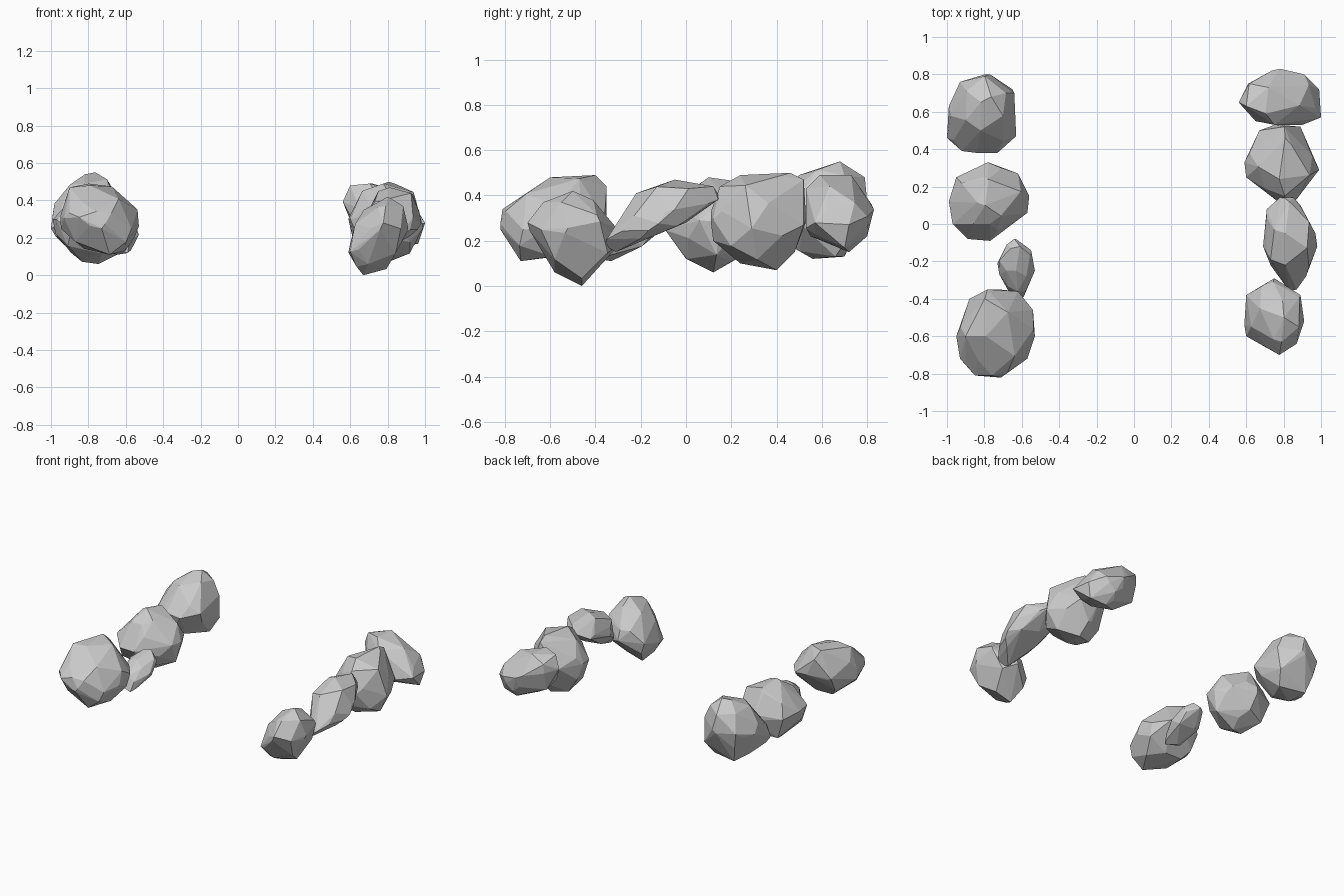
import bpy, bmesh, math, random

if "Cube" in bpy.data.objects:
    bpy.data.objects.remove(bpy.data.objects["Cube"])


def inside(p, poly):
    # even-odd point in polygon test
    hit = False
    for (x1, y1), (x2, y2) in zip(poly, poly[1:] + poly[:1]):
        if (y1 > p[1]) != (y2 > p[1]) and p[0] < x1 + (p[1] - y1) * (x2 - x1) / (y2 - y1):
            hit = not hit
    return hit


def rock(name, seed, top, side, kx=0.0, ky=0.0, swell=1.03, corners=()):
    """Faceted boulder from a top outline (x, y), a side outline (y, z), tilts and extra corners."""
    rng = random.Random(seed)
    xs, ys = zip(*top)
    zs = [p[1] for p in side]
    cx, cy, cz = [(min(v) + max(v)) / 2 for v in (xs, ys, zs)]
    hx, hy, hz = [(max(v) - min(v)) / 2 for v in (xs, ys, zs)]
    hw = math.sqrt(max(hz**2 - (kx * hx)**2 - (ky * hy)**2, 0.002))
    lean = kx * hx**2 / hz**2
    pts = [(x, y, cz + kx * (x - cx) + ky * (y - cy) + rng.uniform(-.03, .03)) for x, y in top]
    pts += [(cx + lean * (z - cz) + rng.uniform(-.03, .03), y, z) for y, z in side]
    pts += list(corners)
    # body points between the outlines, pulled in until both outlines contain them
    n = 22
    spin = rng.uniform(0, 6)
    for i in range(n):
        w = 1 - 2 * (i + .5) / n
        a = spin + i * 2.39996 + rng.uniform(-.3, .3)
        r = math.sqrt(1 - w * w)
        s = swell * rng.uniform(.93, 1.05)
        dx, dy = hx * r * math.cos(a) * s, hy * r * math.sin(a) * s
        dz = hw * w * s + kx * dx + ky * dy
        for _ in range(40):
            if inside((cx + dx, cy + dy), top) and inside((cy + dy, cz + dz), side):
                break
            dx, dy, dz = dx * .97, dy * .97, dz * .97
        pts.append((cx + dx, cy + dy, cz + dz))
    bm = bmesh.new()
    for p in pts:
        bm.verts.new(p)
    bmesh.ops.convex_hull(bm, input=bm.verts[:])
    loose = [v for v in bm.verts if not v.link_faces]
    bmesh.ops.delete(bm, geom=loose, context='VERTS')
    bmesh.ops.dissolve_limit(bm, angle_limit=math.radians(7), verts=bm.verts[:], edges=bm.edges[:])
    bmesh.ops.recalc_face_normals(bm, faces=bm.faces[:])
    me = bpy.data.meshes.new(name)
    bm.to_mesh(me)
    bm.free()
    bpy.context.collection.objects.link(bpy.data.objects.new(name, me))


# left row, back to front
rock("left_rock_back", 1,
     [(-1, .46), (-.99, .63), (-.93, .76), (-.77, .8), (-.64, .70), (-.63, .47), (-.73, .38), (-.92, .39)],
     [(.38, .33), (.5, .49), (.68, .55), (.79, .48), (.8, .35), (.7, .13), (.56, .12), (.42, .2)],
     kx=.2, ky=.2, corners=[(-.69, .66, .13), (-.65, .72, .22)])
rock("left_rock_middle", 2,
     [(-.99, .12), (-.97, 0), (-.89, -.08), (-.77, -.09), (-.57, .06), (-.56, .15), (-.62, .27), (-.78, .33), (-.95, .25)],
     [(-.09, .25), (0, .41), (.1, .48), (.24, .46), (.33, .3), (.28, .15), (.12, .06), (0, .12)])
rock("left_rock_small", 3,
     [(-.73, -.21), (-.68, -.11), (-.64, -.08), (-.55, -.14), (-.53, -.25), (-.59, -.39), (-.67, -.36), (-.72, -.27)],
     [(-.39, .14), (-.33, .11), (-.2, .17), (-.08, .27), (-.12, .32), (-.25, .29), (-.36, .22)], ky=.45)
rock("left_rock_front", 4,
     [(-.95, -.6), (-.93, -.72), (-.85, -.81), (-.71, -.82), (-.57, -.72), (-.53, -.6), (-.54, -.46), (-.62, -.36),
      (-.72, -.35), (-.88, -.4)],
     [(-.82, .25), (-.81, .34), (-.6, .48), (-.4, .49), (-.35, .44), (-.37, .3), (-.5, .14), (-.73, .11)],
     kx=-.15, swell=1.12, corners=[(-.86, -.67, .18), (-.87, -.46, .2), (-.9, -.6, .47)])

# right row, back to front
rock("right_rock_back", 5,
     [(.56, .65), (.61, .75), (.78, .83), (.91, .8), (.99, .72), (1, .57), (.9, .53), (.65, .55)],
     [(.53, .43), (.59, .49), (.73, .49), (.82, .36), (.8, .22), (.72, .15), (.55, .22)],
     kx=-.3, swell=1.08, corners=[(.6, .63, .48), (.97, .62, .33)])
rock("right_rock_middle", 6,
     [(.59, .33), (.67, .5), (.75, .53), (.89, .52), (.99, .29), (.86, .12), (.81, .11), (.6, .25)],
     [(.11, .33), (.15, .44), (.24, .49), (.46, .5), (.52, .47), (.53, .3), (.48, .15), (.4, .07), (.24, .1), (.12, .2)],
     swell=1.06)
rock("right_rock_long", 7,
     [(.79, .15), (.89, .1), (.97, -.05), (.98, -.12), (.92, -.28), (.87, -.35), (.73, -.22), (.69, -.12), (.71, .08)],
     [(-.36, .18), (-.22, .41), (-.05, .47), (.12, .44), (.14, .38), (0, .28), (-.31, .15)],
     ky=.38, swell=1.2, corners=[(.73, -.19, .39), (.75, -.03, .45), (.92, -.2, .21)])
rock("right_rock_front", 8,
     [(.59, -.54), (.6, -.38), (.75, -.29), (.89, -.38), (.91, -.52), (.87, -.64), (.76, -.69), (.6, -.6)],
     [(-.7, .28), (-.63, .37), (-.5, .42), (-.41, .38), (-.31, .26), (-.32, .16), (-.46, 0), (-.58, .06)],
     kx=.45, swell=1.05)
